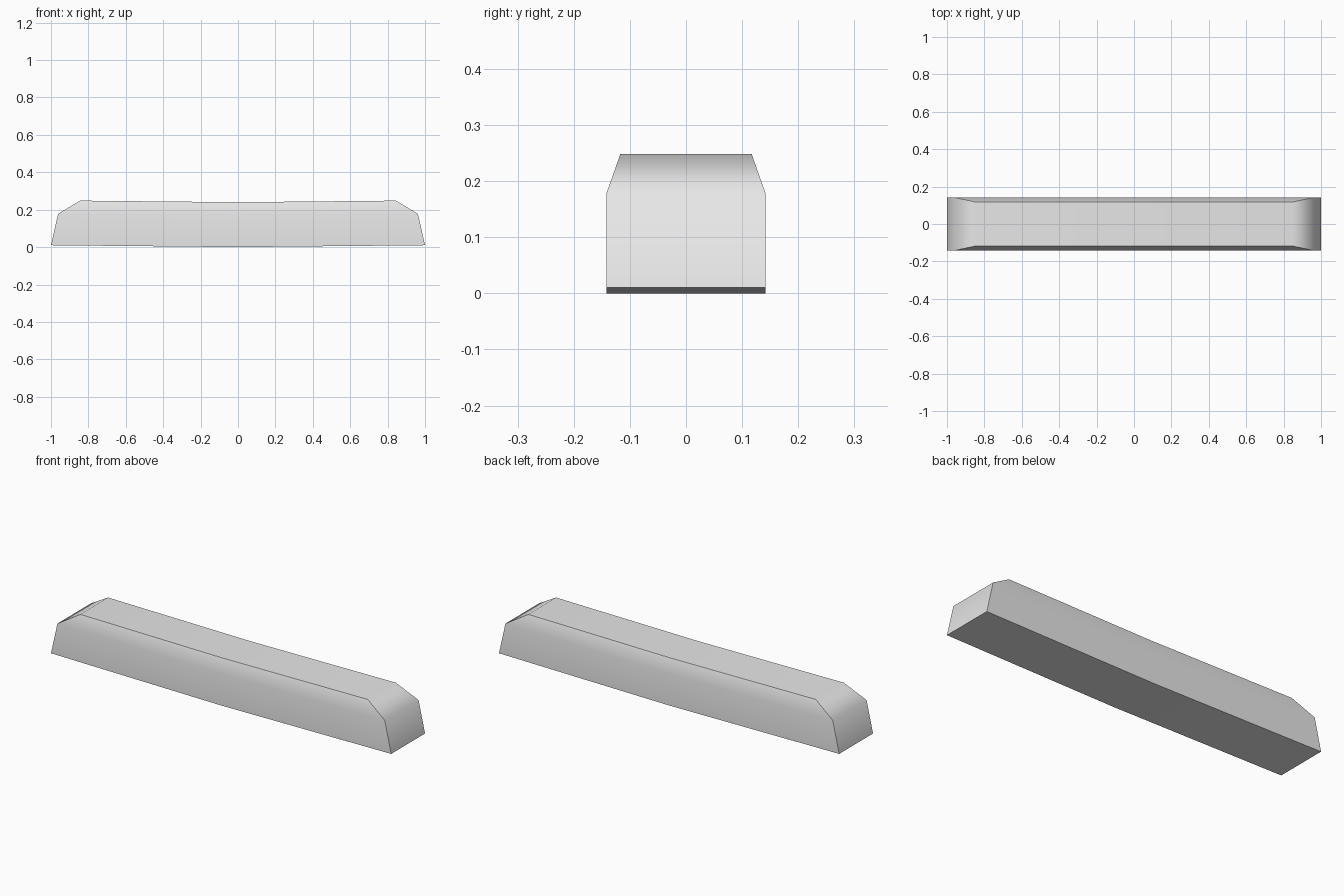
import bpy
import bmesh
import math

# Remove the default object
cube = bpy.data.objects.get("Cube")
if cube:
    bpy.data.objects.remove(cube, do_unlink=True)

# Plain grey material
grey = bpy.data.materials.new("light_grey")
grey.use_nodes = True
colour = (0.8, 0.8, 0.8, 1.0)
grey.diffuse_color = colour
bsdf = next(n for n in grey.node_tree.nodes if n.type == "BSDF_PRINCIPLED")
bsdf.inputs["Base Color"].default_value = colour

# Height, half length and half width at the base, shoulder and top
LEVELS = [(0.0, 1.0, 0.142), (0.168, 0.962, 0.142), (0.24, 0.845, 0.117)]
BEND = 0.01  # rise of the ends above the middle

bm = bmesh.new()
loops = []
for z, length, width in LEVELS:
    outline = [(x * length, -width) for x in (-1, 0, 1)]
    outline += [(x * length, width) for x in (1, 0, -1)]
    loops.append([bm.verts.new((x, y, z + BEND * abs(x))) for x, y in outline])

# Sides, shoulders and ends
for low, high in zip(loops, loops[1:]):
    for i in range(len(low)):
        j = (i + 1) % len(low)
        bm.faces.new((low[i], low[j], high[j], high[i]))

# Underside and top, each folded at the middle
for loop in (loops[0], loops[-1]):
    bm.faces.new((loop[0], loop[1], loop[4], loop[5]))
    bm.faces.new((loop[1], loop[2], loop[3], loop[4]))
bmesh.ops.recalc_face_normals(bm, faces=bm.faces)

mesh = bpy.data.meshes.new("curved_bar")
bm.to_mesh(mesh)
bm.free()
mesh.materials.append(grey)
bar = bpy.data.objects.new("curved_bar", mesh)
bpy.context.collection.objects.link(bar)

# Soft shoulders with crisp long edges
bpy.ops.object.select_all(action="DESELECT")
bar.select_set(True)
bpy.context.view_layer.objects.active = bar
bpy.ops.object.shade_smooth_by_angle(angle=math.radians(55))
weighted = bar.modifiers.new("weighted_normals", "WEIGHTED_NORMAL")
weighted.keep_sharp = True
